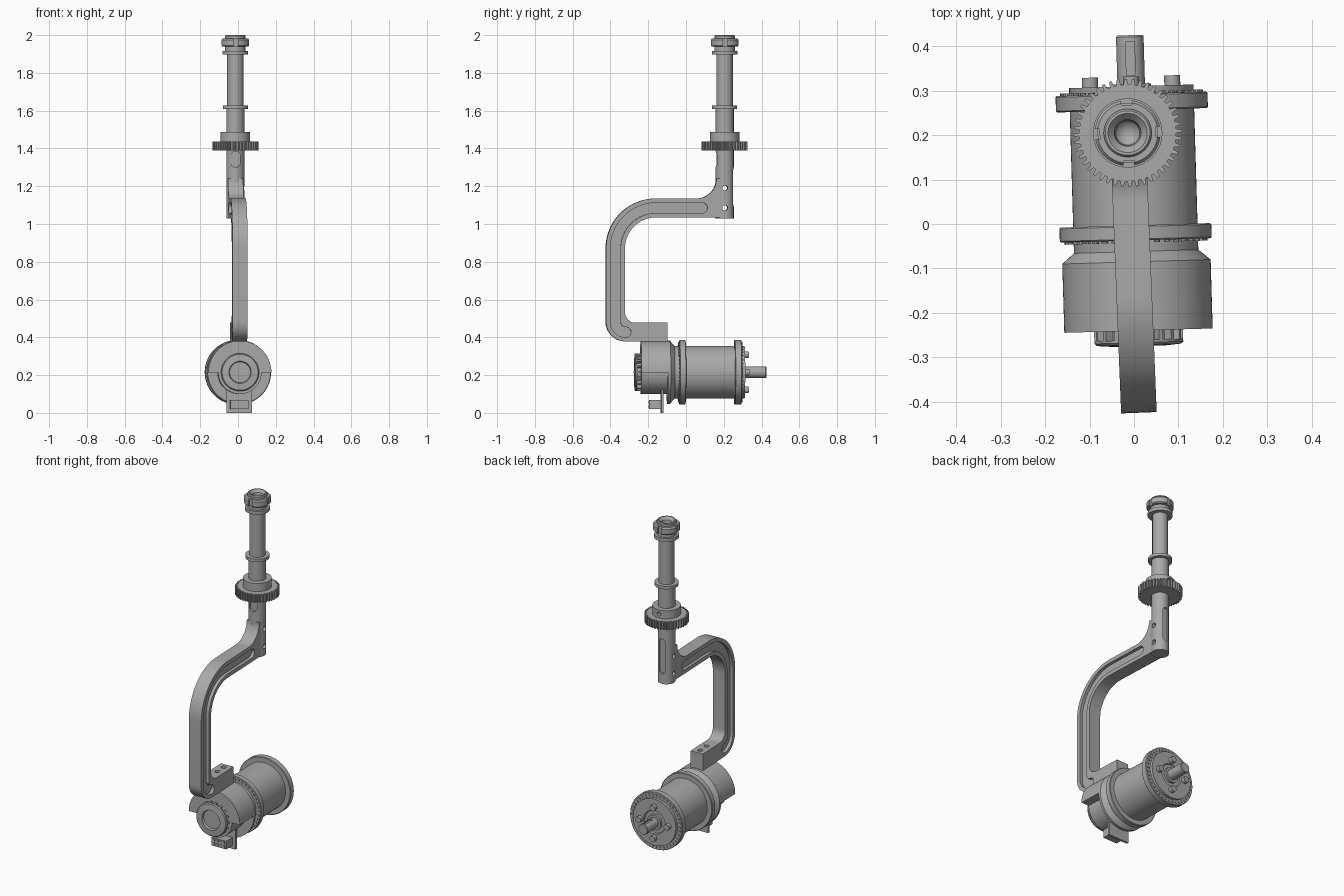
import bpy, bmesh
from math import radians, cos, sin, pi
from mathutils import Matrix, Vector

if "Cube" in bpy.data.objects:
    bpy.data.objects.remove(bpy.data.objects["Cube"])

grey = bpy.data.materials.new("machined_grey")
grey.use_nodes = True
colour = (0.4, 0.4, 0.4, 1)
grey.diffuse_color = colour
grey.node_tree.nodes["Principled BSDF"].inputs["Base Color"].default_value = colour


def turn(degrees, axis):
    return Matrix.Rotation(radians(degrees), 4, axis)


# Frames: the two assemblies are each yawed a little
ARM = Matrix.Translation((-0.006, 0, 0)) @ turn(2.3, 'Z')
COLUMN = ARM @ Matrix.Translation((0, 0.205, 0))
BRACKET = Matrix.Translation((0.003, 0, 0)) @ turn(1.7, 'Z')
MOTOR = BRACKET @ Matrix.Translation((0, 0, 0.215)) @ turn(-90, 'X')
ALONG_X = Matrix(((0, 0, 1), (1, 0, 0), (0, 1, 0))).to_4x4()
TO_FRONT = turn(90, 'X')


def finish(name, bm, frame):
    bmesh.ops.remove_doubles(bm, verts=bm.verts, dist=1e-5)
    bmesh.ops.recalc_face_normals(bm, faces=bm.faces)
    mesh = bpy.data.meshes.new(name)
    bm.to_mesh(mesh)
    bm.free()
    mesh.transform(frame)
    mesh.materials.append(grey)
    ob = bpy.data.objects.new(name, mesh)
    bpy.context.collection.objects.link(ob)
    return ob


def lathe(name, profile, frame, closed=False, steps=64):
    bm = bmesh.new()
    vs = [bm.verts.new((r, 0, h)) for r, h in profile]
    pairs = list(zip(vs, vs[1:])) + ([(vs[-1], vs[0])] if closed else [])
    edges = [bm.edges.new(p) for p in pairs]
    bmesh.ops.spin(bm, geom=vs + edges, cent=(0, 0, 0), axis=(0, 0, 1),
                   angle=2 * pi, steps=steps)
    return finish(name, bm, frame)


def prism(name, outlines, lo, hi, frame):
    bm = bmesh.new()
    for pts in outlines:
        face = bm.faces.new([bm.verts.new((a, b, lo)) for a, b in pts])
        ext = bmesh.ops.extrude_face_region(bm, geom=[face])["geom"]
        moved = [v for v in ext if isinstance(v, bmesh.types.BMVert)]
        bmesh.ops.translate(bm, verts=moved, vec=Vector((0, 0, hi - lo)))
    return finish(name, bm, frame)


def cut(target, cutter):
    cutter.hide_render = True
    mod = target.modifiers.new("cut", 'BOOLEAN')
    mod.operation, mod.solver, mod.object = 'DIFFERENCE', 'EXACT', cutter
    bpy.context.view_layer.objects.active = target
    bpy.ops.object.modifier_apply(modifier=mod.name)
    bpy.data.objects.remove(cutter)


def arc(cx, cy, r, a0, a1, n=16):
    angles = [radians(a0 + (a1 - a0) * i / n) for i in range(n + 1)]
    return [(cx + r * cos(a), cy + r * sin(a)) for a in angles]


def circle(cx, cy, r, n=20):
    return arc(cx, cy, r, 0, 360, n)[:-1]


def rect(x0, x1, y0, y1):
    return [(x0, y0), (x1, y0), (x1, y1), (x0, y1)]


def ring_of(n, radius, r, sides=10):
    return [circle(x, y, r, sides) for x, y in circle(0, 0, radius, n)]


def stadium(r, lo, hi):
    return arc(0, lo + r, r, 180, 360) + arc(0, hi - r, r, 0, 180)


# Curved arm with a groove in each side
arm = prism("curved_arm", [
    [(-0.10, 0.378)] + arc(-0.32, 0.483, 0.105, 270, 180)
    + arc(-0.16, 0.87, 0.265, 180, 90, 28)
    + arc(0.055, 1.24, 0.105, 270, 360) + [(0.185, 1.24), (0.185, 1.035)]
    + arc(-0.16, 0.87, 0.165, 90, 180, 28)
    + arc(-0.27, 0.533, 0.055, 180, 270) + [(-0.10, 0.478)]],
    -0.04, 0.04, ARM @ ALONG_X)
groove = (arc(-0.16, 0.87, 0.242, 180, 90, 28) + arc(0.085, 1.085, 0.027, 90, -90)
          + arc(-0.16, 0.87, 0.188, 90, 180, 28)
          + arc(-0.32, 0.482, 0.028, 180, 270) + arc(-0.32, 0.427, 0.027, 90, -90)
          + arc(-0.32, 0.482, 0.082, 270, 180))
for lo, hi in ((0.022, 0.06), (-0.06, -0.022)):
    cut(arm, prism("groove_cutter", [groove], lo, hi, ARM @ ALONG_X))
cut(arm, prism("screw_cutter", [circle(0, -0.2, 0.014), circle(0, -0.135, 0.014)],
               0.44, 0.52, ARM))

# Upright spindle with collars and a conical bore
spindle = lathe("spindle", [
    (0, 1.03), (0.048, 1.03), (0.048, 1.61), (0.066, 1.61), (0.066, 1.628),
    (0.043, 1.628), (0.043, 1.897), (0.068, 1.897), (0.068, 1.917),
    (0.054, 1.917), (0.054, 1.995), (0.05, 2.0), (0.044, 2.0), (0.03, 1.985),
    (0.027, 1.96), (0, 1.93)], COLUMN)
cut(spindle, prism("pin_cutter", [circle(0, 1.085, 0.014), circle(0, 1.19, 0.014)],
                   -0.1, 0.1, COLUMN @ ALONG_X))
cut(spindle, prism("front_slot_cutter", [stadium(0.024, 1.3, 1.385)],
                   0.033, 0.07, COLUMN @ TO_FRONT))
cut(spindle, prism("back_slot_cutter", [stadium(0.018, 1.09, 1.3)],
                   -0.07, -0.037, COLUMN @ TO_FRONT))

# Toothed wheel and its hub
TEETH = 44
teeth = []
for i in range(TEETH):
    for offset, r in ((-0.32, 0.109), (-0.16, 0.122), (0.16, 0.122), (0.32, 0.109)):
        a = 2 * pi * (i + offset) / TEETH
        teeth.append((r * cos(a), r * sin(a)))
prism("gear_wheel", [teeth], 1.39, 1.438, COLUMN)
hub = lathe("gear_hub", [(0, 1.43), (0.078, 1.43), (0.078, 1.487), (0, 1.487)], COLUMN)
cut(hub, prism("set_screw_cutter", [circle(0, 1.463, 0.012)],
               -0.1, -0.06, COLUMN @ TO_FRONT))

# Notched lock nut
nut = lathe("lock_nut", [(0.05, 1.941), (0.07, 1.941), (0.074, 1.946), (0.074, 1.975),
                         (0.068, 1.983), (0.05, 1.983)], COLUMN, closed=True)
for k in range(4):
    cut(nut, prism("notch_cutter", [rect(0.063, 0.09, -0.012, 0.012)], 1.92, 2.0,
                   COLUMN @ turn(90 * k, 'Z')))

# Motor housing
lathe("front_housing", [(0, -0.24), (0.115, -0.24), (0.115, -0.1), (0, -0.1)], MOTOR)
prism("upper_shroud", [arc(0, 0, 0.167, 180, 360, 40)], -0.24, -0.098, MOTOR)
lathe("tapered_collar", [(0, -0.1), (0.167, -0.1), (0.167, -0.085), (0.14, -0.062),
                         (0.14, -0.03), (0, -0.03)], MOTOR)
lathe("motor_case", [(0, -0.02), (0.14, -0.02), (0.14, 0.31), (0.07, 0.31),
                     (0.066, 0.302), (0.045, 0.302), (0.045, 0.315), (0, 0.315)], MOTOR)
for name, lo, hi, pin_lo, pin_hi in (
        ("front_flange", -0.037, -0.003, -0.042, -0.036),
        ("back_flange", 0.256, 0.293, 0.292, 0.298)):
    lathe(name, [(0.12, lo), (0.168, lo), (0.171, lo + 0.003), (0.171, hi - 0.003),
                 (0.168, hi), (0.12, hi)], MOTOR, closed=True)
    prism(name + "_pins", ring_of(40, 0.154, 0.007), pin_lo, pin_hi, MOTOR)

# Back bolts and output shaft with keyway
prism("back_bolts", ring_of(4, 0.0925, 0.018, 20), 0.3, 0.332, MOTOR)
shaft = lathe("output_shaft", [(0, 0.3), (0.031, 0.3), (0.031, 0.421), (0.028, 0.425),
                               (0, 0.425)], MOTOR, steps=40)
cut(shaft, prism("keyway_cutter", [rect(-0.01, 0.01, -0.05, -0.02)], 0.335, 0.41, MOTOR))

# Front cap with radial fins
lathe("front_cap", [(0, -0.262), (0.055, -0.262), (0.059, -0.275), (0.095, -0.272),
                    (0.1, -0.267), (0.1, -0.261), (0.08, -0.261), (0.08, -0.238),
                    (0, -0.238)], MOTOR)
fins = []
for k in range(18):
    spin = Matrix.Rotation(2 * pi * k / 18, 2)
    fins.append([tuple(spin @ Vector(p)) for p in rect(0.075, 0.1, -0.005, 0.005)])
prism("cap_fins", fins, -0.264, -0.238, MOTOR)

# Connector under the motor
FACING = BRACKET @ TO_FRONT
prism("connector_bracket", [rect(-0.068, 0.068, 0, 0.135)], 0.12, 0.133, FACING)
prism("connector_block", [rect(-0.048, 0.048, 0.02, 0.069)], 0.13, 0.194, FACING)
sockets = [rect(x - 0.007, x + 0.007, z - 0.007, z + 0.007)
           for x in (-0.033, -0.011, 0.011, 0.033) for z in (0.033, 0.056)]
prism("connector_sockets", sockets, 0.19, 0.198, FACING)

# Smooth shading with sharp edges kept
for ob in bpy.context.scene.objects:
    ob.select_set(ob.type == 'MESH')
bpy.context.view_layer.objects.active = arm
bpy.ops.object.shade_smooth_by_angle(angle=radians(30))
